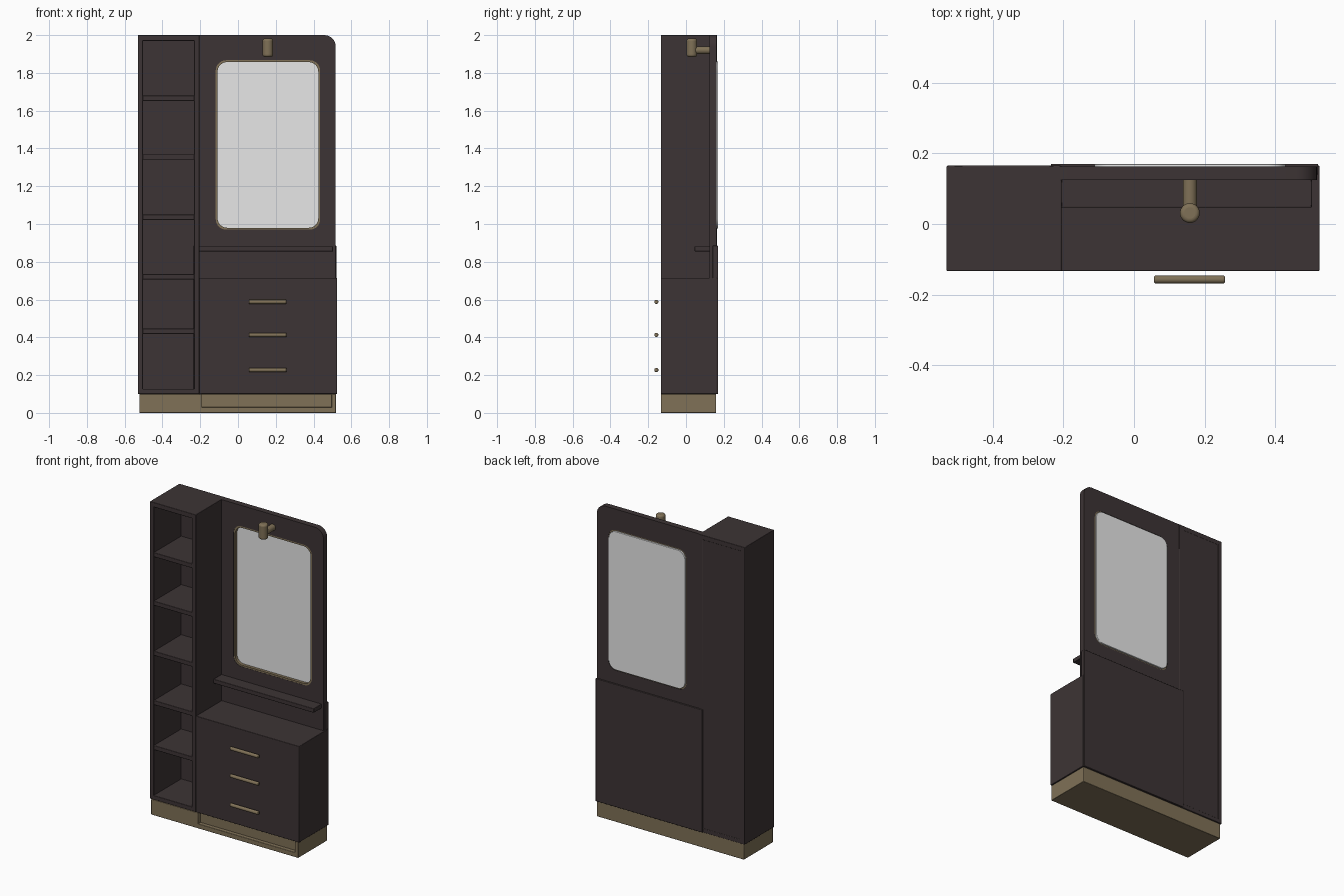
import bpy, bmesh, math
from mathutils import Vector

if "Cube" in bpy.data.objects:
    bpy.data.objects.remove(bpy.data.objects["Cube"])


def mat(name, col):
    m = bpy.data.materials.new(name)
    m.diffuse_color = (*col, 1)
    m.use_nodes = True
    m.node_tree.nodes["Principled BSDF"].inputs["Base Color"].default_value = m.diffuse_color
    return m


BROWN = mat("dark_brown_wood", (0.046, 0.034, 0.035))
GOLD = mat("antique_gold", (0.215, 0.165, 0.095))
GLASS = mat("mirror_silver", (0.8, 0.8, 0.8))


def finish(bm, name, material, bevel=0.0, segs=2):
    bmesh.ops.recalc_face_normals(bm, faces=bm.faces)
    me = bpy.data.meshes.new(name)
    bm.to_mesh(me)
    bm.free()
    me.materials.append(material)
    ob = bpy.data.objects.new(name, me)
    bpy.context.collection.objects.link(ob)
    if bevel:
        b = ob.modifiers.new("soft_edges", 'BEVEL')
        b.width, b.segments, b.limit_method = bevel, segs, 'ANGLE'
        b.angle_limit = math.radians(40)
    bpy.ops.object.select_all(action='DESELECT')
    ob.select_set(True)
    bpy.context.view_layer.objects.active = ob
    bpy.ops.object.shade_smooth_by_angle(angle=math.radians(35))
    return ob


def box(name, x0, x1, y0, y1, z0, z1, material=BROWN, bevel=0.003):
    bm = bmesh.new()
    bmesh.ops.create_cube(bm, size=1)
    for v in bm.verts:
        v.co = Vector((x0 + (v.co.x + 0.5) * (x1 - x0),
                       y0 + (v.co.y + 0.5) * (y1 - y0),
                       z0 + (v.co.z + 0.5) * (z1 - z0)))
    return finish(bm, name, material, bevel)


def rounded(x0, x1, z0, z1, radii, n=8):
    """Outline in x/z; radii run bottom-left, bottom-right, top-right, top-left."""
    pts = []
    corners = ((x0, z0, 1, 1), (x1, z0, -1, 1), (x1, z1, -1, -1), (x0, z1, 1, -1))
    for i, ((cx, cz, sx, sz), r) in enumerate(zip(corners, radii)):
        for k in range(n + 1):
            a = math.pi + (i + k / n) * math.pi / 2
            pts.append((cx + sx * r + r * math.cos(a), cz + sz * r + r * math.sin(a)))
    return pts


def slab(name, outline, y0, y1, material, bevel=0.0):
    bm = bmesh.new()
    f = bm.faces.new([bm.verts.new((x, y0, z)) for x, z in outline])
    ext = bmesh.ops.extrude_face_region(bm, geom=[f])
    for v in ext["geom"]:
        if isinstance(v, bmesh.types.BMVert):
            v.co.y = y1
    return finish(bm, name, material, bevel)


def ring(name, outer, inner, y0, y1, material):
    """Plate with a hole; both outlines have equal point counts."""
    bm = bmesh.new()
    loops = [[bm.verts.new((x, y, z)) for x, z in o]
             for o, y in ((outer, y0), (inner, y0), (inner, y1), (outer, y1))]
    n = len(outer)
    for a, b in zip(loops, loops[1:] + loops[:1]):
        for i in range(n):
            j = (i + 1) % n
            bm.faces.new((a[i], a[j], b[j], b[i]))
    bmesh.ops.remove_doubles(bm, verts=bm.verts, dist=1e-6)
    return finish(bm, name, material)


def rod(name, p, q, r, bevel, material=GOLD, segs=3):
    p, q = Vector(p), Vector(q)
    bm = bmesh.new()
    bmesh.ops.create_cone(bm, cap_ends=True, segments=32, radius1=r, radius2=r, depth=(q - p).length)
    rot = (q - p).to_track_quat('Z', 'Y')
    for v in bm.verts:
        v.co = rot @ v.co + (p + q) / 2
    return finish(bm, name, material, bevel, segs)


FRONT = -0.133

# open shelf tower
box("tower_left_side", -0.53, -0.503, FRONT, 0.165, 0.1, 2.0)
box("tower_right_side", -0.233, -0.205, FRONT, 0.165, 0.1, 2.0)
box("tower_back", -0.525, -0.21, 0.145, 0.164, 0.102, 1.995)
box("tower_top", -0.528, -0.207, FRONT, 0.165, 1.97, 2.0)
box("tower_bottom", -0.528, -0.207, FRONT, 0.165, 0.1, 0.127)
for i, z in enumerate((0.432, 0.72, 1.035, 1.355, 1.665)):
    box(f"tower_shelf_{i + 1}", -0.51, -0.225, FRONT + 0.002, 0.15, z - 0.014, z + 0.014)

# drawer cabinet with bar handles
box("drawer_cabinet", -0.205, 0.525, FRONT, 0.165, 0.1, 0.715)
for i, z in enumerate((0.588, 0.413, 0.227)):
    rod(f"drawer_handle_{i + 1}", (0.057, -0.157, z), (0.257, -0.157, z), 0.011, 0.004)

# upper panel with mirror opening, gold rim and mirror
hole = rounded(-0.118, 0.435, 0.97, 1.867, (0.055,) * 4)
rim_in = rounded(-0.108, 0.425, 0.98, 1.857, (0.05,) * 4)
ring("mirror_panel", rounded(-0.208, 0.517, 0.7, 2.0, (0.001, 0.001, 0.06, 0.001)),
     hole, 0.125, 0.162, BROWN)
ring("mirror_rim", hole, rim_in, 0.126, 0.16, GOLD)
slab("mirror", rounded(-0.112, 0.429, 0.976, 1.861, (0.052,) * 4), 0.145, 0.17, GLASS, 0.002)

# lower back panel and small ledge
box("lower_back_panel", -0.235, 0.521, 0.14, 0.17, 0.1, 0.885)
box("ledge", -0.206, 0.503, 0.046, 0.13, 0.855, 0.882)

# plinth with a recessed front section
box("plinth_left", -0.522, -0.19, FRONT, 0.16, 0, 0.1, GOLD)
box("plinth_core", -0.2, 0.519, FRONT + 0.025, 0.16, 0, 0.1, GOLD)
box("plinth_front_lip", -0.2, 0.519, FRONT, -0.09, 0, 0.03, GOLD)
box("plinth_right_post", 0.495, 0.519, FRONT, -0.09, 0, 0.1, GOLD)

# wall lamp
rod("lamp_arm", (0.158, 0.03, 1.92), (0.158, 0.13, 1.92), 0.02, 0.003)
rod("lamp_head", (0.158, 0.031, 1.885), (0.158, 0.031, 1.982), 0.028, 0.012, segs=5)
